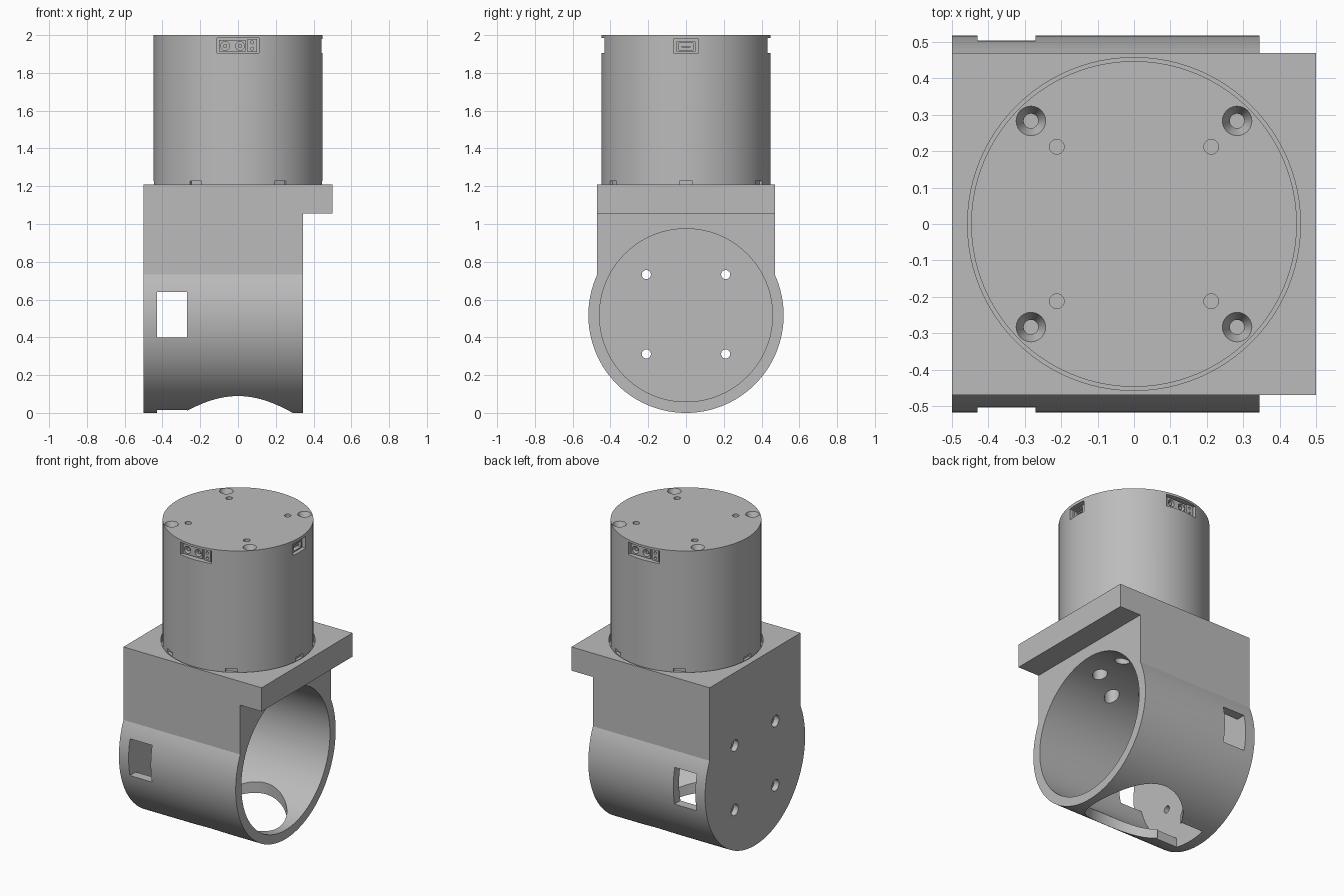
import bpy, bmesh
from math import sin, cos, pi, acos, radians
from mathutils import Vector, Matrix

if "Cube" in bpy.data.objects:
    bpy.data.objects.remove(bpy.data.objects["Cube"], do_unlink=True)

grey = bpy.data.materials.new("satin grey")
grey.use_nodes = True
grey.diffuse_color = (0.5, 0.5, 0.5, 1)
grey.node_tree.nodes["Principled BSDF"].inputs["Base Color"].default_value = (0.5, 0.5, 0.5, 1)


def make(name, bm):
    bmesh.ops.recalc_face_normals(bm, faces=bm.faces)
    mesh = bpy.data.meshes.new(name)
    bm.to_mesh(mesh)
    bm.free()
    mesh.materials.append(grey)
    obj = bpy.data.objects.new(name, mesh)
    bpy.context.collection.objects.link(obj)
    return obj


def box(name, lo, hi, spin=0):
    """Box between two corners, turned about the vertical axis."""
    lo, hi = Vector(lo), Vector(hi)
    bm = bmesh.new()
    bmesh.ops.create_cube(bm, size=1)
    bmesh.ops.scale(bm, vec=hi - lo, verts=bm.verts)
    bmesh.ops.translate(bm, vec=(lo + hi) / 2, verts=bm.verts)
    bmesh.ops.rotate(bm, cent=(0, 0, 0), matrix=Matrix.Rotation(spin, 3, "Z"), verts=bm.verts)
    return make(name, bm)


def rod(name, start, end, r1, r2=None, seg=24, spin=0):
    """Cylinder or cone between two points."""
    start, end = Vector(start), Vector(end)
    axis = end - start
    turn = Vector((0, 0, 1)).rotation_difference(axis).to_matrix().to_4x4()
    bm = bmesh.new()
    bmesh.ops.create_cone(bm, cap_ends=True, segments=seg, radius1=r1,
                          radius2=r1 if r2 is None else r2, depth=axis.length,
                          matrix=Matrix.Rotation(spin, 4, "Z")
                          @ Matrix.Translation((start + end) / 2) @ turn)
    return make(name, bm)


def cut(obj, *cutters):
    """Subtract each cutter and discard it."""
    for c in cutters:
        c.hide_render = True
        mod = obj.modifiers.new("cut", "BOOLEAN")
        mod.operation, mod.solver, mod.object = "DIFFERENCE", "EXACT", c
        bpy.context.view_layer.objects.active = obj
        bpy.ops.object.modifier_apply(modifier=mod.name)
        bpy.data.objects.remove(c, do_unlink=True)


def smooth(obj):
    bpy.ops.object.select_all(action="DESELECT")
    obj.select_set(True)
    bpy.context.view_layer.objects.active = obj
    bpy.ops.object.shade_smooth_by_angle(angle=radians(20))


# Bracket: round-bottomed profile pushed along x
R, AXIS, HALF, TOP = 0.517, 0.517, 0.47, 1.21
a0 = acos(HALF / R)
sweep = pi + 2 * a0
profile = [(R * cos(a0 - sweep * i / 90), AXIS + R * sin(a0 - sweep * i / 90)) for i in range(91)]
profile += [(-HALF, TOP), (HALF, TOP)]
bm = bmesh.new()
face = bm.faces.new([bm.verts.new((-0.5, y, z)) for y, z in profile])
ext = bmesh.ops.extrude_face_region(bm, geom=[face])
bmesh.ops.translate(bm, vec=(1, 0, 0), verts=[g for g in ext["geom"] if isinstance(g, bmesh.types.BMVert)])
bracket = make("bracket", bm)

# Overhanging flange, main bore, bottom opening and motor pocket
cut(bracket,
    box("c", (0.345, -1, -1), (1, 1, 1.055)),
    rod("c", (-0.43, 0, AXIS), (0.6, 0, AXIS), 0.458, seg=96),
    rod("c", (0, 0, -0.2), (0, 0, 0.45), 0.29, seg=72),
    rod("c", (0, 0, 1.17), (0, 0, 1.4), 0.457, seg=96))

# Side and bottom windows
cut(bracket,
    box("c", (-0.43, -0.7, 0.4), (-0.27, 0.7, 0.64)),
    box("c", (-0.43, -0.12, -0.2), (-0.27, 0.12, 0.4)))

# End wall screw holes
for y in (-0.21, 0.21):
    for z in (-0.21, 0.21):
        p = AXIS + z + 0.005
        cut(bracket,
            rod("c", (-0.6, y, p), (-0.465, y, p), 0.037),
            rod("c", (-0.6, y, p), (-0.35, y, p), 0.024))

# Hexagon of motor mounting holes in the roof of the bore
for k in range(6):
    a = radians(30 + 60 * k)
    x, y = 0.205 * cos(a), 0.205 * sin(a)
    cut(bracket,
        rod("c", (x, y, 0.85), (x, y, 1.07), 0.045),
        rod("c", (x, y, 0.85), (x, y, 1.2), 0.025))
smooth(bracket)

# Motor housing
motor = rod("motor_housing", (0, 0, 1.17), (0, 0, 2), 0.447, seg=128)
for sx in (-1, 1):
    for sy in (-1, 1):
        x, y = 0.283 * sx, 0.283 * sy
        cut(motor,
            rod("c", (x, y, 1.95), (x, y, 2.001), 0.02, 0.041),
            rod("c", (x, y, 1.88), (x, y, 2.1), 0.02))
        x, y = 0.212 * sx, 0.212 * sy
        cut(motor, rod("c", (x, y, 1.94), (x, y, 2.1), 0.02))

# Notches around the foot of the housing
for k in range(6):
    cut(motor, box("c", (0.43, -0.035, 1.205), (0.5, 0.035, 1.228), radians(60 * k)))

# Connector openings: wide on front and back, narrow on the left
for spin in (0, pi):
    cut(motor, box("c", (-0.112, -0.6, 1.905), (0.112, -0.34, 1.985), spin))
cut(motor, box("c", (0.36, -0.065, 1.905), (0.6, 0.065, 1.98)))
smooth(motor)

# Wide connectors: two round sockets and a two-pin socket
for side, spin in (("front", 0), ("back", pi)):
    plug = box(side + "_power_plug", (-0.1, -0.425, 1.912), (0.04, -0.34, 1.975), spin)
    signal = box(side + "_signal_plug", (0.05, -0.425, 1.91), (0.1, -0.34, 1.98), spin)
    for i, x in enumerate((-0.068, 0.01)):
        cut(plug, rod("c", (x, -0.5, 1.943), (x, -0.37, 1.943), 0.023, spin=spin))
        smooth(rod(f"{side}_power_pin_{i}", (x, -0.415, 1.943), (x, -0.36, 1.943), 0.011, seg=16, spin=spin))
    for z in (1.928, 1.962):
        cut(signal, rod("c", (0.075, -0.5, z), (0.075, -0.39, z), 0.008, seg=12, spin=spin))
    smooth(plug)
    smooth(signal)

# Narrow connector: open shell with a tongue
shell = box("left_data_plug", (0.362, -0.05, 1.912), (0.43, 0.05, 1.965))
cut(shell, box("c", (0.385, -0.038, 1.92), (0.5, 0.038, 1.957)))
box("left_data_tongue", (0.375, -0.025, 1.934), (0.42, 0.025, 1.943))
